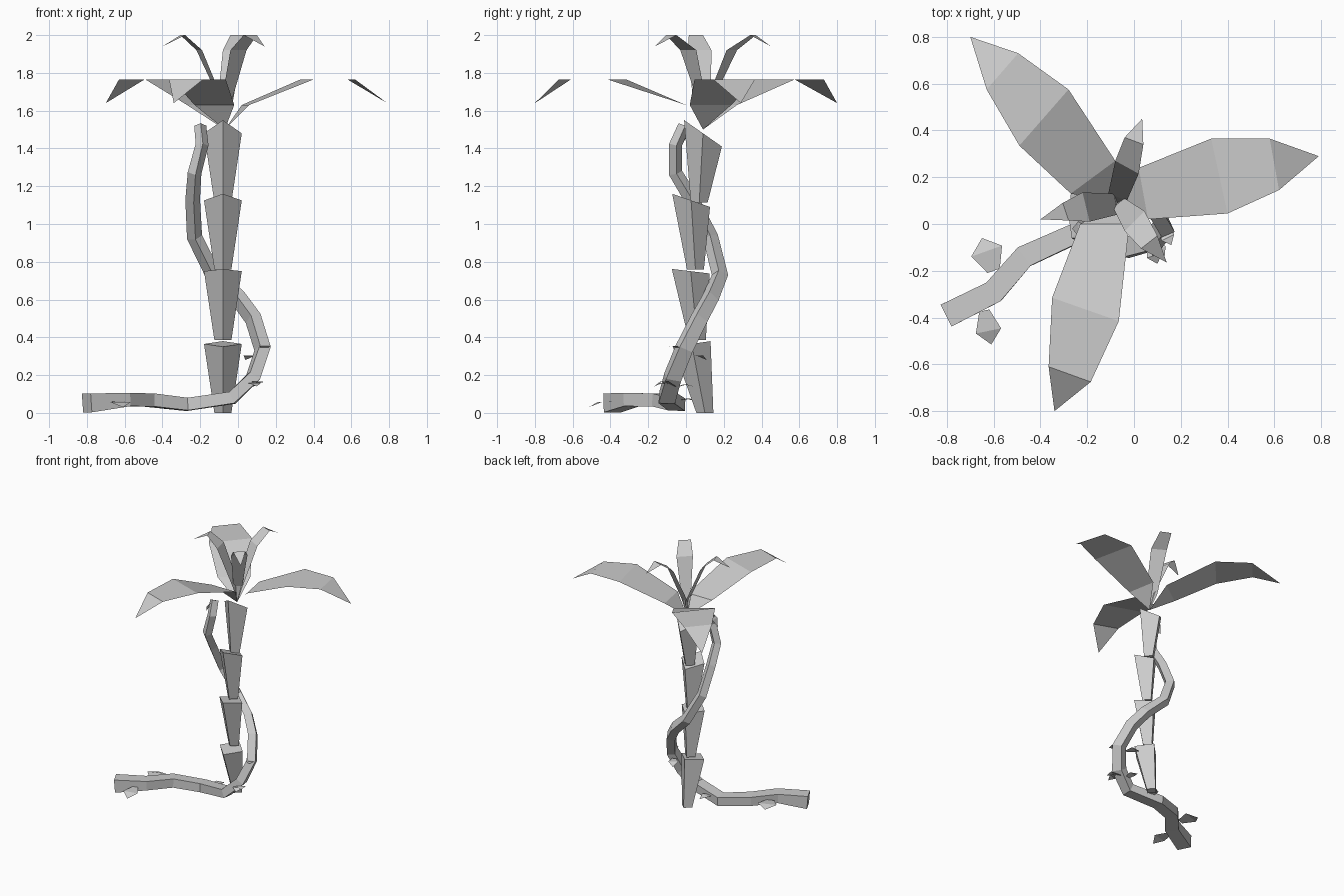
import bpy, bmesh, math
from mathutils import Vector

if "Cube" in bpy.data.objects:
    bpy.data.objects.remove(bpy.data.objects["Cube"])

grey = bpy.data.materials.new("light_grey")
grey.use_nodes = True
COLOUR = (0.6, 0.6, 0.6, 1)
grey.diffuse_color = COLOUR
grey.node_tree.nodes["Principled BSDF"].inputs["Base Color"].default_value = COLOUR


def finish(bm, name):
    bmesh.ops.recalc_face_normals(bm, faces=bm.faces)
    mesh = bpy.data.meshes.new(name)
    bm.to_mesh(mesh)
    bm.free()
    mesh.materials.append(grey)
    obj = bpy.data.objects.new(name, mesh)
    bpy.context.collection.objects.link(obj)
    return obj


def loft(bm, rings):
    """Bridge closed rings of points and cap both ends."""
    rows = [[bm.verts.new(p) for p in ring] for ring in rings]
    n = len(rows[0])
    for a, b in zip(rows, rows[1:]):
        for i in range(n):
            j = (i + 1) % n
            bm.faces.new((a[i], a[j], b[j], b[i]))
    bm.faces.new(rows[0])
    bm.faces.new(rows[-1])


def diamond(x, y, z, r, tilt):
    """Four corners facing the axes; tilt raises the front corner."""
    ring = []
    for k in range(4):
        a = k * math.pi / 2
        ring.append((x + r * math.cos(a), y + r * math.sin(a), z - tilt * math.sin(a)))
    return ring


# Trunk: stacked flaring blocks (bottom y, bottom z, top y, top z, tilt)
blocks = [
    (0.10, 0.0, 0.03, 0.365, -0.015),
    (0.06, 0.385, 0.025, 0.75, 0.012),
    (0.05, 0.76, 0.027, 1.125, 0.035),
    (0.07, 1.115, 0.09, 1.48, 0.07),
]
for i, (y0, z0, y1, z1, tilt) in enumerate(blocks):
    bm = bmesh.new()
    loft(bm, [diamond(-0.08, y0, z0, 0.045, 0), diamond(-0.08, y1, z1, 0.1, tilt)])
    finish(bm, f"trunk_block_{i + 1}")


# Crown fronds: a root, paired edge points at set heights, and a tip
ROOT = (-0.07, 0.09, 1.5)


def frond(name, pairs, tip, heights):
    bm = bmesh.new()
    root = bm.verts.new(ROOT)
    rows = [[bm.verts.new((*p, z)) for p in pair] for pair, z in zip(pairs, heights)]
    end = bm.verts.new((*tip, heights[-1]))
    bm.faces.new((root, *rows[0]))
    for a, b in zip(rows, rows[1:]):
        bm.faces.new((a[0], b[0], b[1], a[1]))
    bm.faces.new((rows[-1][0], end, rows[-1][1]))
    finish(bm, name)


LOW = (1.63, 1.765, 1.765, 1.64)
HIGH = (1.63, 1.92, 2.0, 1.94)
frond("large_frond_back", [((-0.27, 0.13), (-0.08, 0.27)), ((-0.49, 0.335), (-0.28, 0.575)),
      ((-0.63, 0.575), (-0.495, 0.73))], (-0.7, 0.8), LOW)
frond("large_frond_left", [((0.06, 0.02), (0.02, 0.24)), ((0.4, 0.045), (0.33, 0.365)),
      ((0.62, 0.145), (0.58, 0.365))], (0.79, 0.29), LOW)
frond("large_frond_front", [((-0.23, 0), (-0.02, 0)), ((-0.35, -0.315), (-0.065, -0.415)),
      ((-0.365, -0.61), (-0.185, -0.675))], (-0.34, -0.8), LOW)
frond("small_frond_back", [((-0.11, 0.13), (-0.03, 0.1)), ((-0.08, 0.27), (0.02, 0.215)),
      ((-0.04, 0.37), (0.04, 0.34))], (0.035, 0.45), HIGH)
frond("small_frond_right", [((-0.085, 0.13), (-0.07, 0.04)), ((-0.22, 0.135), (-0.19, 0.01)),
      ((-0.305, 0.09), (-0.28, 0.015))], (-0.4, 0.02), HIGH)
frond("small_frond_front", [((-0.09, 0.07), (-0.04, 0.11)), ((-0.04, -0.03), (0.045, 0.055)),
      ((0.03, -0.105), (0.1, -0.05))], (0.14, -0.165), HIGH)

# Vine: four-sided tube along the ground, then winding up the trunk
path = [Vector(p) for p in [
    (-0.8, -0.39, 0.053), (-0.6, -0.29, 0.07), (-0.47, -0.14, 0.068), (-0.27, -0.05, 0.045),
    (-0.03, -0.1, 0.08), (0.08, -0.07, 0.19), (0.13, -0.01, 0.34), (0.08, 0.07, 0.5),
    (0.0, 0.13, 0.61), (-0.13, 0.18, 0.73), (-0.23, 0.13, 0.93), (-0.24, 0.03, 1.13),
    (-0.23, -0.055, 1.27), (-0.19, -0.055, 1.42), (-0.2, -0.01, 1.52)]]
rings = []
up = Vector((0, 0, 1))
for i, p in enumerate(path):
    before, after = path[max(i - 1, 0)], path[min(i + 1, len(path) - 1)]
    along = (after - before).normalized()
    side = along.cross(up).normalized()
    up = side.cross(along).normalized()
    t = i / (len(path) - 1)
    w, h = 0.052 - 0.03 * t, 0.036 - 0.012 * t
    if i == 0:
        h = 0.05
    rings.append([p + side * w * a + up * h * b for a, b in ((-1, -1), (1, -1), (1, 1), (-1, 1))])
bm = bmesh.new()
loft(bm, rings)
finish(bm, "vine")


# Vine leaves: small flat blades (base, tip, half width)
def blade(name, base, tip, half):
    base, tip = Vector(base), Vector(tip)
    side = (tip - base).cross(Vector((0, 0, 1))).normalized() * half
    mid = base.lerp(tip, 0.6) + Vector((0, 0, 0.015))
    outline = (base - side * 0.4, base + side * 0.4, mid + side, tip, mid - side)
    bm = bmesh.new()
    ring = [bm.verts.new(p) for p in outline]
    bm.faces.new((ring[0], ring[1], ring[2], ring[4]))
    bm.faces.new((ring[2], ring[3], ring[4]))
    finish(bm, name)


blades = [
    ((-0.6, -0.2, 0.07), (-0.65, -0.06, 0.06), 0.07),
    ((-0.64, -0.37, 0.06), (-0.61, -0.515, 0.03), 0.055),
    ((0.12, -0.01, 0.32), (0.16, -0.09, 0.35), 0.03),
    ((0.09, 0.02, 0.3), (0.04, 0.11, 0.28), 0.035),
    ((0.07, -0.08, 0.15), (0.1, -0.17, 0.14), 0.035),
    ((0.07, -0.06, 0.14), (0.13, -0.15, 0.16), 0.035),
    ((0.03, -0.07, 0.13), (0.0, 0.04, 0.14), 0.03),
    ((-0.2, -0.06, 0.06), (-0.16, 0.06, 0.06), 0.035),
    ((-0.2, -0.02, 1.52), (-0.265, -0.02, 1.42), 0.03),
]
for i, (base, tip, half) in enumerate(blades):
    blade(f"vine_leaf_{i + 1}", base, tip, half)
